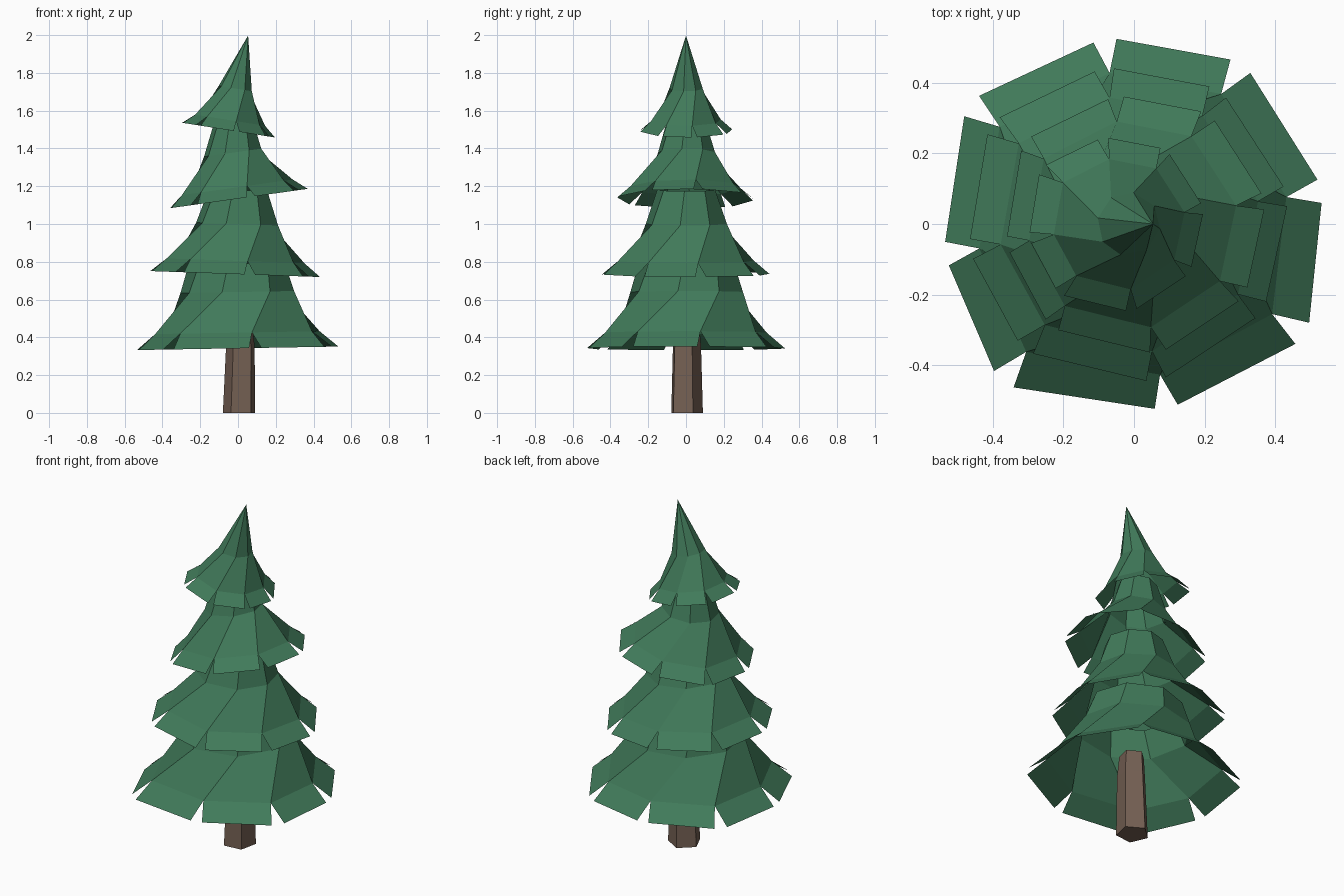
import bpy, bmesh, math
from mathutils import Matrix, Vector

if "Cube" in bpy.data.objects:
    bpy.data.objects.remove(bpy.data.objects["Cube"])


def material(name, rgb):
    m = bpy.data.materials.new(name)
    m.diffuse_color = (*rgb, 1)
    m.use_nodes = True
    m.node_tree.nodes["Principled BSDF"].inputs["Base Color"].default_value = m.diffuse_color
    return m


GREEN = material("needle green", (0.052, 0.195, 0.102))
BROWN = material("bark brown", (0.178, 0.118, 0.088))


def finish(bm, name, mat):
    me = bpy.data.meshes.new(name)
    bm.to_mesh(me)
    bm.free()
    me.materials.append(mat)
    ob = bpy.data.objects.new(name, me)
    bpy.context.collection.objects.link(ob)
    return ob


def polar(r, deg, z):
    a = math.radians(deg)
    return Vector((r * math.cos(a), r * math.sin(a), z))


# Directions of the seams between the eight panels of each tier
SEAMS = (10, 56, 99, 144, 189, 230, 280, 327)
TWIST = 25   # shoulder ring is turned relative to the rim
GAP = 3.6    # half opening between neighbouring rim panels
UNEVEN = (1, 1.01, 0.985, 1.065, 1.005, 1.075, 0.985, 1.065)
EVEN = (1, 1, 0.98, 1.05, 1, 1.01, 0.99, 0.99)


def tier(name, cx, tilt, rim, seam, shoulder, top, spread=EVEN, lean=0):
    """Twisted eight-sided skirt with split, flared rim panels. Rings are (radius, z)."""
    bm = bmesh.new()
    z0 = rim[1]
    place = Matrix.Translation((cx, 0, z0)) @ Matrix.Rotation(math.radians(tilt), 4, 'Y')

    def vert(r, deg, z, shift=0):
        return bm.verts.new(place @ (polar(r, deg, z - z0) + Vector((shift, 0, 0))))

    if top[0]:
        tip = [vert(top[0], a + TWIST + 5, top[1], lean) for a in SEAMS]
    else:
        tip = [vert(0, 0, top[1], lean)] * 8
    up = [vert(shoulder[0], a + TWIST, shoulder[1]) for a in SEAMS]
    low = [vert(seam[0] * s, a, seam[1]) for a, s in zip(SEAMS, spread)]
    for i in range(8):
        j = (i + 1) % 8
        a = vert(rim[0] * spread[i], SEAMS[i] + GAP, rim[1])
        b = vert(rim[0] * spread[j], SEAMS[j] - GAP, rim[1])
        bm.faces.new((up[i], up[j], tip[j], tip[i]) if top[0] else (up[i], up[j], tip[0]))
        bm.faces.new((low[i], low[j], up[j], up[i]))
        bm.faces.new((a, b, low[j], low[i]))
    return finish(bm, name, GREEN)


tier("bottom_branches", 0, -1, (0.535, 0.342), (0.44, 0.425), (0.305, 0.64), (0.255, 0.79), UNEVEN)
tier("lower_middle_branches", -0.015, 2, (0.452, 0.735), (0.37, 0.805), (0.22, 1.0), (0.155, 1.18))
tier("upper_middle_branches", 0.005, -8, (0.37, 1.135), (0.3, 1.195), (0.155, 1.38),
     (0.105, 1.54), lean=0.025)
tier("top_branches", -0.05, 9, (0.25, 1.497), (0.19, 1.55), (0.09, 1.72), (0, 2.008), lean=0.024)

# Five-sided tapered trunk
bm = bmesh.new()
rings = []
for r, z, x in ((0.09, 0, 0.008), (0.08, 0.35, 0.015), (0.07, 0.48, 0.012)):
    rings.append([bm.verts.new(polar(r, 24 + 72 * k, z) + Vector((x, 0, 0))) for k in range(5)])
for lo, hi in zip(rings, rings[1:]):
    for k in range(5):
        n = (k + 1) % 5
        bm.faces.new((lo[k], lo[n], hi[n], hi[k]))
bm.faces.new(rings[0][::-1])
bm.faces.new(rings[-1])
finish(bm, "trunk", BROWN)
